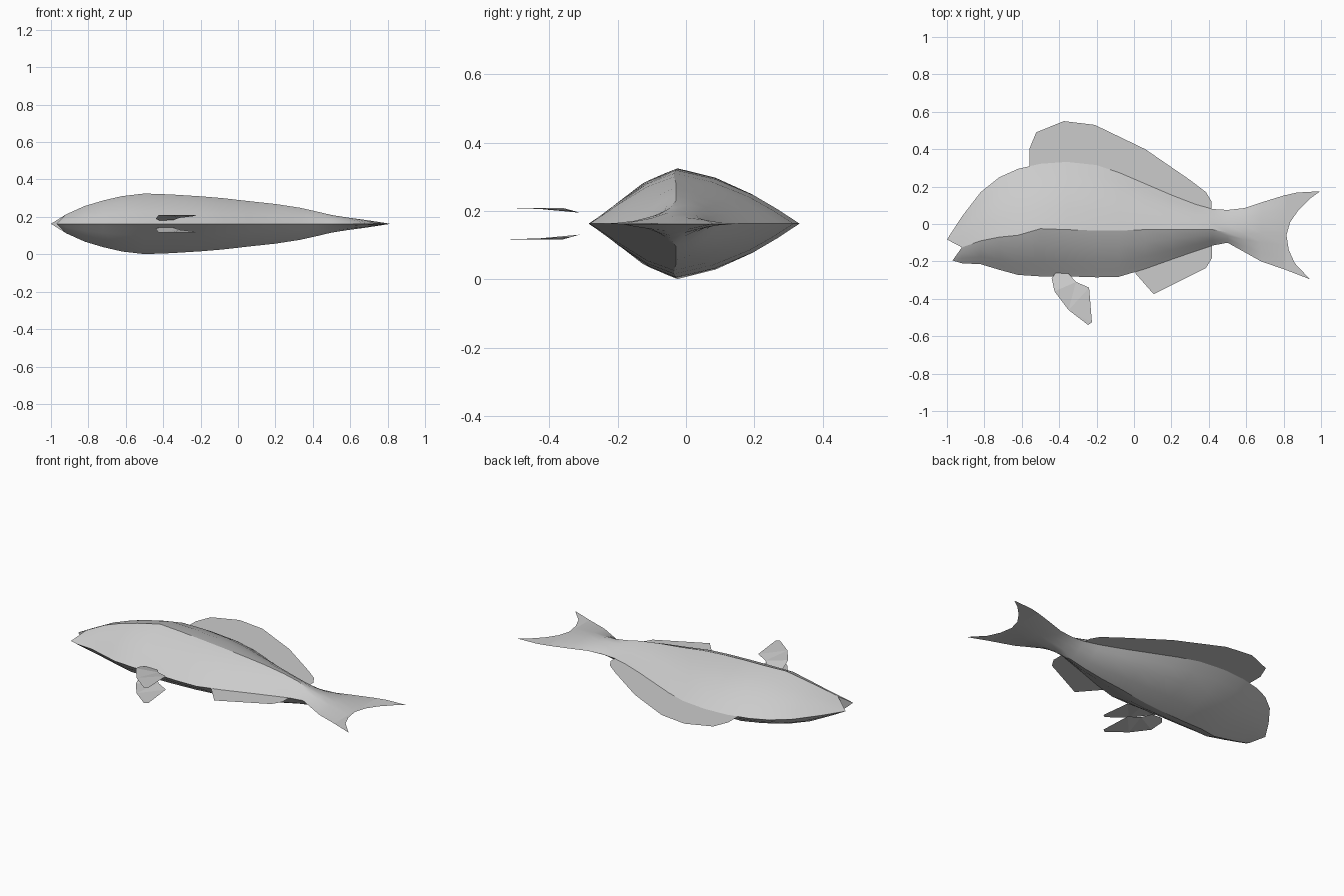
import bpy, bmesh

MID = 0.163  # height of the fish's plane of symmetry

skin = bpy.data.materials.new("pale_grey")
skin.diffuse_color = (0.6, 0.6, 0.6, 1)


def finish(name, bm, smooth):
    mesh = bpy.data.meshes.new(name)
    bm.to_mesh(mesh)
    bm.free()
    mesh.materials.append(skin)
    ob = bpy.data.objects.new(name, mesh)
    bpy.context.collection.objects.link(ob)
    if smooth:
        bpy.ops.object.select_all(action='DESELECT')
        ob.select_set(True)
        bpy.context.view_layer.objects.active = ob
        bpy.ops.object.shade_smooth_by_angle(angle=0.5)


def sheet(name, outline, height=lambda y: MID):
    bm = bmesh.new()
    face = bm.faces.new([bm.verts.new((x, y, height(y))) for x, y in outline])
    bmesh.ops.triangulate(bm, faces=[face])
    bmesh.ops.recalc_face_normals(bm, faces=bm.faces)
    if sum(f.normal.z for f in bm.faces) < 0:
        bmesh.ops.reverse_faces(bm, faces=bm.faces)
    finish(name, bm, False)


# Body sections: x, back edge y, ridge y, belly edge y, half thickness
STATIONS = [
    (-0.92, 0.04, -0.125, -0.21, 0.05),
    (-0.82, 0.17, -0.09, -0.215, 0.095),
    (-0.72, 0.25, -0.07, -0.245, 0.125),
    (-0.62, 0.295, -0.06, -0.272, 0.148),
    (-0.5, 0.322, -0.025, -0.28, 0.162),
    (-0.36, 0.332, -0.03, -0.28, 0.157),
    (-0.2, 0.315, -0.035, -0.285, 0.147),
    (-0.08, 0.275, -0.035, -0.282, 0.137),
    (0.06, 0.215, -0.03, -0.24, 0.121),
    (0.2, 0.155, -0.03, -0.19, 0.106),
    (0.33, 0.105, -0.03, -0.145, 0.086),
    (0.42, 0.08, -0.03, -0.115, 0.066),
    (0.5, 0.075, -0.045, -0.1, 0.047),
    (0.59, 0.085, -0.05, -0.15, 0.033),
    (0.68, 0.115, -0.05, -0.2, 0.021),
    (0.81, 0.155, -0.05, -0.245, 0.001),
]
# Share of the way from ridge to edge, and thickness there
BACK = [(0.32, 0.83), (0.63, 0.53), (0.83, 0.26)]
BELLY = [(0.32, 0.79), (0.68, 0.39), (0.88, 0.14)]

bm = bmesh.new()
rings = []
for x, back, ridge, belly, half in STATIONS:
    side = [(ridge + (back - ridge) * t, h) for t, h in reversed(BACK)]
    side += [(ridge, 1)]
    side += [(ridge + (belly - ridge) * t, h) for t, h in BELLY]
    loop = [(back, 0)] + side + [(belly, 0)] + [(y, -h) for y, h in reversed(side)]
    rings.append([bm.verts.new((x, y, MID + half * h)) for y, h in loop])
n = len(rings[0])
for a, b in zip(rings, rings[1:]):
    for i in range(n):
        j = (i + 1) % n
        bm.faces.new((a[i], a[j], b[j], b[i]))

# Jaws: each half of the first section narrows to its own tip
first = rings[0]
upper = first[12:] + first[:5]
lower = first[4:13]
for tip, part in (((-1.0, -0.083, MID), upper), ((-0.97, -0.195, MID), lower)):
    v = bm.verts.new(tip)
    for a, b in zip(part, part[1:] + part[:1]):
        bm.faces.new((a, b, v))
bmesh.ops.recalc_face_normals(bm, faces=bm.faces)
finish("body", bm, True)

# Tail lobes
sheet("tail_fin_upper", [(0.805, 0.153), (0.87, 0.168), (0.995, 0.175), (0.94, 0.135),
                         (0.88, 0.075), (0.835, 0.01), (0.815, -0.06), (0.805, -0.05)])
sheet("tail_fin_lower", [(0.805, -0.05), (0.815, -0.06), (0.828, -0.14), (0.86, -0.21),
                         (0.94, -0.295), (0.805, -0.243)])

# Back and belly fins on the centre plane
sheet("dorsal_fin", [(-0.56, 0.30), (-0.56, 0.40), (-0.523, 0.49), (-0.375, 0.55),
                     (-0.21, 0.53), (0.06, 0.40), (0.30, 0.235), (0.385, 0.17),
                     (0.415, 0.12), (0.415, 0.075), (0.2, 0.145), (0.06, 0.205),
                     (-0.08, 0.265), (-0.2, 0.305), (-0.36, 0.32)])
sheet("anal_fin", [(0.0, -0.255), (0.105, -0.375), (0.385, -0.235), (0.418, -0.18),
                   (0.418, -0.11), (0.2, -0.18)])

# Pair of paddle fins, one on each side
PADDLE = [(-0.42, -0.262), (-0.44, -0.29), (-0.425, -0.36), (-0.35, -0.46),
          (-0.245, -0.54), (-0.225, -0.525), (-0.24, -0.34), (-0.31, -0.31), (-0.35, -0.265)]
for name, s in (("upper_paddle_fin", 1), ("lower_paddle_fin", -1)):
    sheet(name, PADDLE,
          lambda y, s=s: MID + s * (0.018 + 0.028 * min(1, (-0.26 - y) / 0.1)))
